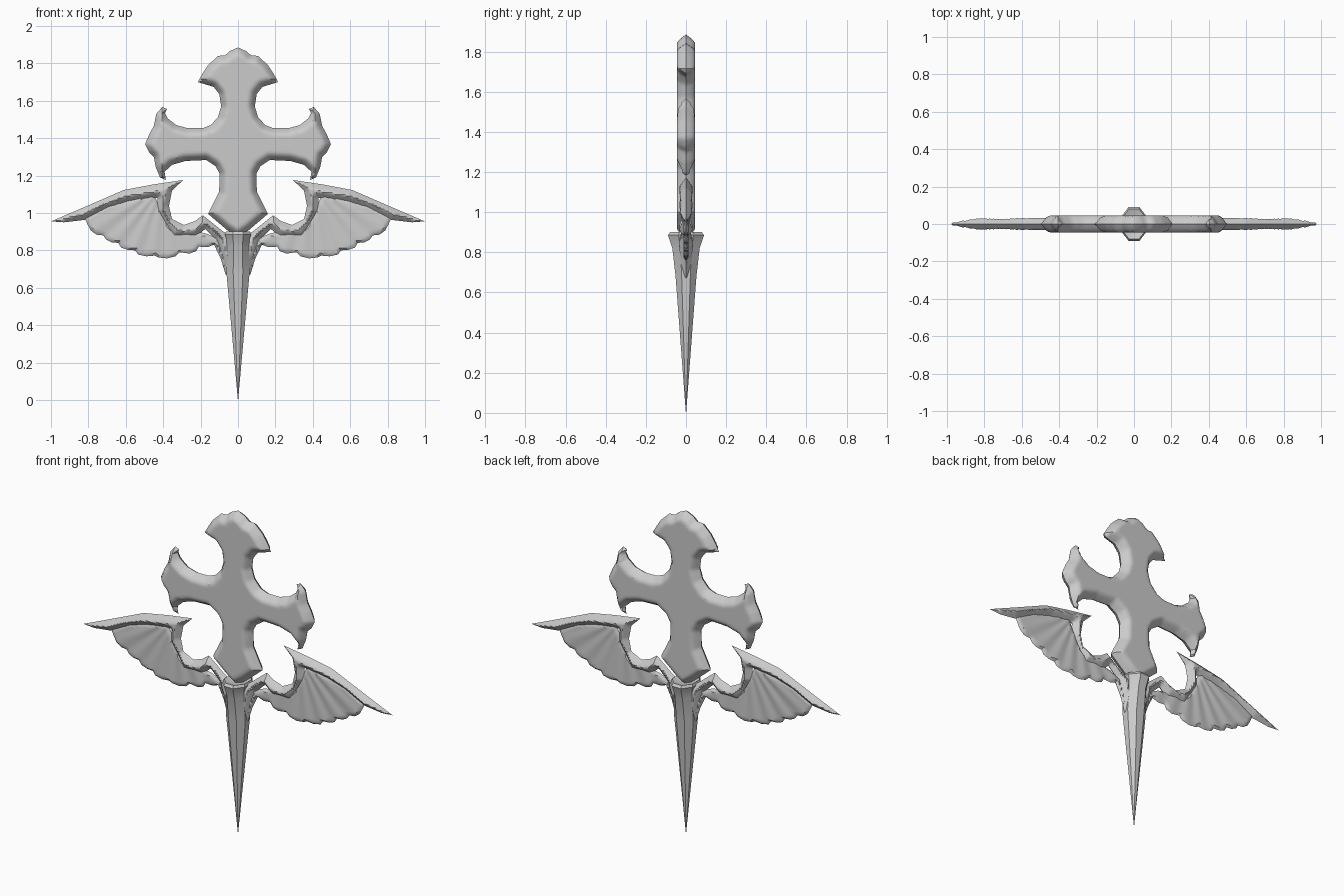
import bpy, bmesh, math
from mathutils import Vector
from mathutils.geometry import delaunay_2d_cdt, intersect_point_line

if "Cube" in bpy.data.objects:
    bpy.data.objects.remove(bpy.data.objects["Cube"])

metal = bpy.data.materials.new("plain_grey_metal")
metal.diffuse_color = (0.6, 0.6, 0.6, 1)
metal.use_nodes = True
metal.node_tree.nodes["Principled BSDF"].inputs["Base Color"].default_value = metal.diffuse_color


def finish(name, bm, angle):
    bmesh.ops.remove_doubles(bm, verts=bm.verts, dist=1e-5)
    bmesh.ops.recalc_face_normals(bm, faces=bm.faces)
    me = bpy.data.meshes.new(name)
    bm.to_mesh(me)
    bm.free()
    me.materials.append(metal)
    ob = bpy.data.objects.new(name, me)
    bpy.context.collection.objects.link(ob)
    bpy.ops.object.select_all(action='DESELECT')
    ob.select_set(True)
    bpy.context.view_layer.objects.active = ob
    bpy.ops.object.shade_smooth_by_angle(angle=math.radians(angle))


def edge_distance(p, poly):
    best = 9.0
    for i, a in enumerate(poly):
        b = poly[i - 1]
        q, t = intersect_point_line(p, a, b)
        q = a if t < 0 else b if t > 1 else q
        best = min(best, (Vector(q[:2]) - p).length)
    return best


def inside(p, poly):
    hit = False
    for i, a in enumerate(poly):
        b = poly[i - 1]
        if (a.y > p.y) != (b.y > p.y) and p.x < (b.x - a.x) * (p.y - a.y) / (b.y - a.y) + a.x:
            hit = not hit
    return hit


def relief(name, pts, profile, step=0.013, side=1, angle=35):
    """Two-sided plate: thin at its outline, swelling by distance from it."""
    poly = [Vector(p) for p in pts]
    rim = []
    for i, a in enumerate(poly):
        b = poly[(i + 1) % len(poly)]
        n = max(1, round((b - a).length / (step * 1.3)))
        rim += [a.lerp(b, k / n) for k in range(n)]
    pool = list(rim)
    x0, x1 = min(p.x for p in poly), max(p.x for p in poly)
    z0, z1 = min(p.y for p in poly), max(p.y for p in poly)
    for i in range(int((x1 - x0) / step) + 1):
        for j in range(int((z1 - z0) / step) + 1):
            p = Vector((x0 + i * step, z0 + j * step))
            if inside(p, poly) and edge_distance(p, poly) > step * 0.45:
                pool.append(p)
    out = delaunay_2d_cdt(pool, [], [list(range(len(rim)))], 1, 1e-6)
    vs, fs = out[0], out[2]
    height = [profile(edge_distance(v, poly), v) for v in vs]
    bm = bmesh.new()
    for s in (-1, 1):
        nv = [bm.verts.new((v.x * side, s * h, v.y)) for v, h in zip(vs, height)]
        for f in fs:
            bm.faces.new([nv[k] for k in f])
    finish(name, bm, angle)


# Flared cross, half outline mirrored across x = 0
half = [(0, 1.885), (.045, 1.865), (.07, 1.842), (.107, 1.84), (.16, 1.79), (.19, 1.745),
        (.215, 1.70), (.13, 1.674), (.10, 1.636), (.09, 1.57), (.107, 1.513), (.145, 1.47),
        (.19, 1.453), (.27, 1.453), (.33, 1.47), (.375, 1.505), (.39, 1.535), (.38, 1.556),
        (.405, 1.567), (.437, 1.53), (.45, 1.465), (.475, 1.42), (.497, 1.367), (.475, 1.323),
        (.45, 1.30), (.44, 1.246), (.417, 1.19), (.385, 1.176), (.393, 1.22), (.353, 1.257),
        (.28, 1.278), (.17, 1.283), (.12, 1.25), (.098, 1.21), (.101, 1.112), (.16, .995),
        (.06, .91), (0, .87)]
outline = half + [(-x, z) for x, z in half[-2:0:-1]]
relief("cross", outline,
       lambda d, p: 0.045 * math.sin(min(1, d / 0.042) * math.pi / 2))

# Wing frame: leading bone, hooked arm and strut beside the blade
frame = [(.085, .905), (.187, .987), (.23, .957), (.289, .936), (.353, .968), (.369, 1.037),
         (.353, 1.118), (.294, 1.176), (.45, 1.153), (.61, 1.123), (.82, 1.032), (1.0, .955),
         (.93, .95), (.82, .963), (.69, 1.027), (.58, 1.06), (.43, 1.08), (.433, 1.008),
         (.38, .93), (.35, .872), (.225, .872), (.176, .914), (.12, .86), (.09, .76),
         (.066, .67), (.03, .68), (.03, .87)]

# Feather web with a scalloped lower edge
web = [(.82, .972), (.70, 1.04), (.58, 1.075), (.45, 1.10), (.41, 1.01), (.36, .92), (.22, .90),
       (.17, .89), (.10, .86), (.06, .75), (.066, .67), (.094, .76), (.128, .83), (.165, .817),
       (.21, .82), (.225, .795), (.26, .783), (.312, .79), (.335, .768), (.38, .757),
       (.425, .762), (.445, .772), (.49, .768), (.535, .778), (.55, .80), (.59, .803),
       (.625, .815), (.64, .84), (.675, .843), (.705, .858), (.72, .88), (.755, .884),
       (.786, .905), (.805, .94)]


def web_height(d, p):
    a = math.atan2(1.15 - p.y, p.x - 0.40)
    return min(1, d / 0.012) * (0.011 + 0.002 * math.cos(a * 22))


for side, tag in ((1, "right"), (-1, "left")):
    relief(tag + "_wing_frame", frame, lambda d, p: 0.032 * min(1, d / 0.032),
           step=0.01, side=side)
    relief(tag + "_wing_feathers", web, web_height, side=side)

# Tapered eight-sided blade with a flared, slightly cupped collar
bm = bmesh.new()
rings = [(.885, .03, .04), (.90, .064, .08), (.885, .07, .09), (.865, .063, .083),
         (.82, .058, .068), (.68, .062, .052), (.35, .032, .027), (0, .0008, .0008)]
loops = []
for z, rx, ry in rings:
    loops.append([bm.verts.new((rx / .924 * math.cos((k + .5) * math.pi / 4),
                                ry / .924 * math.sin((k + .5) * math.pi / 4), z))
                  for k in range(8)])
for a, b in zip(loops, loops[1:]):
    for k in range(8):
        bm.faces.new((a[k], a[(k + 1) % 8], b[(k + 1) % 8], b[k]))
bm.faces.new(loops[0])
bm.faces.new(loops[-1])
finish("blade", bm, 30)
